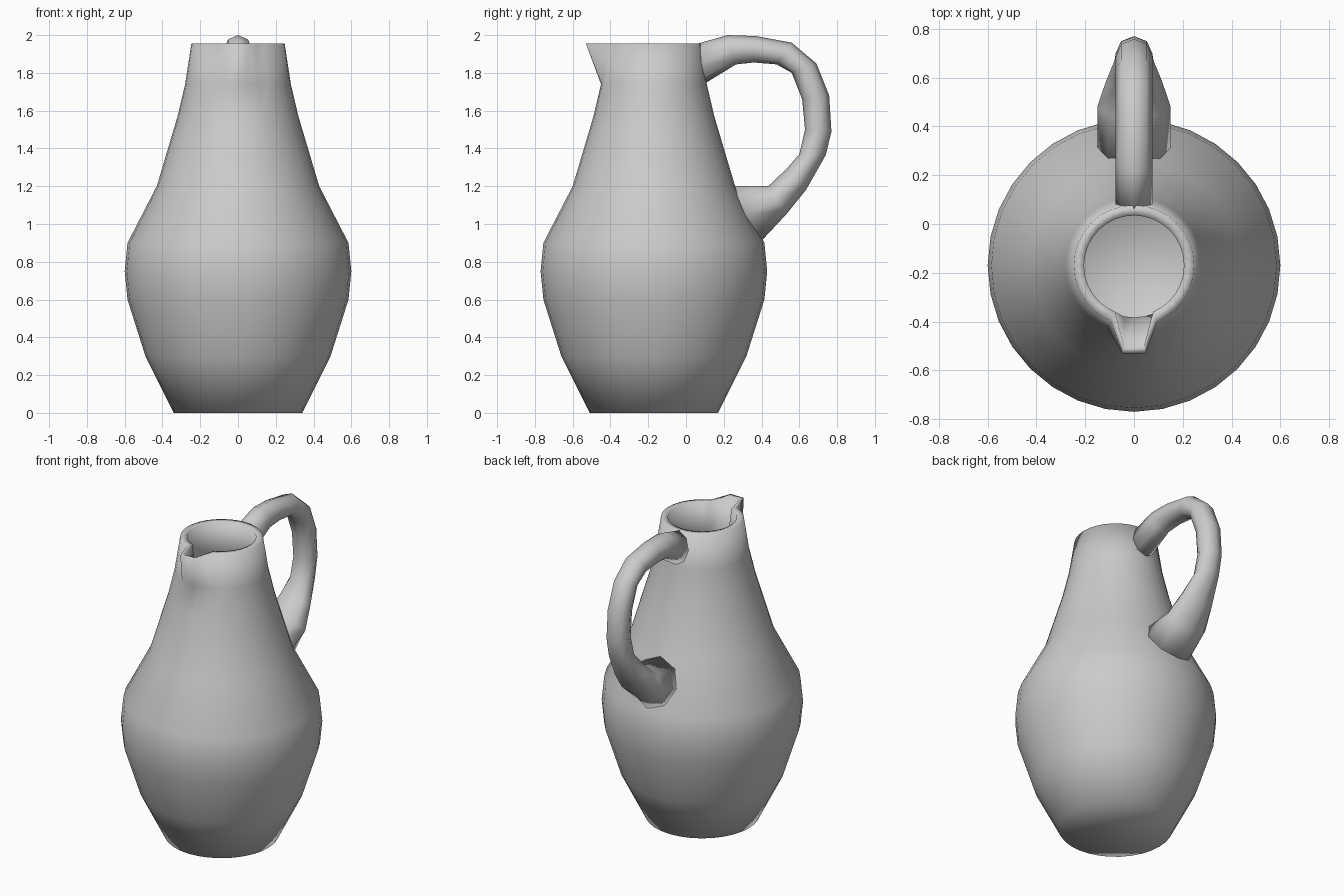
import bpy, bmesh
from math import sin, cos, pi
from mathutils import Vector

if "Cube" in bpy.data.objects:
    bpy.data.objects.remove(bpy.data.objects["Cube"])

SEG = 32        # sides of the jug body
AXIS_Y = -0.17  # body axis sits forward of the origin


def loft(name, rings):
    """Skin a list of equal-sized point rings and cap both ends."""
    bm = bmesh.new()
    loops = [[bm.verts.new(p) for p in ring] for ring in rings]
    n = len(loops[0])
    for a, b in zip(loops, loops[1:]):
        for i in range(n):
            j = (i + 1) % n
            bm.faces.new((a[i], a[j], b[j], b[i]))
    bm.faces.new(loops[0])
    bm.faces.new(loops[-1])
    bmesh.ops.recalc_face_normals(bm, faces=bm.faces)
    for f in bm.faces:
        f.smooth = True
    mesh = bpy.data.meshes.new(name)
    bm.to_mesh(mesh)
    bm.free()
    obj = bpy.data.objects.new(name, mesh)
    bpy.context.collection.objects.link(obj)
    return obj


def body_ring(r, z, lip_y=None):
    """Circle starting at the front; the front three points may be pulled to a lip."""
    ring = []
    for i in range(SEG):
        a = 2 * pi * i / SEG - pi / 2
        y = AXIS_Y + r * sin(a)
        if lip_y is not None and i in (0, 1, SEG - 1):
            y = lip_y
        ring.append((r * cos(a), y, z))
    return ring


# Jug body: outside wall up, over the rim with its pouring lip, inside wall down
outer = [(0.34, 0), (0.49, 0.30), (0.585, 0.60), (0.60, 0.75), (0.585, 0.90),
         (0.43, 1.20), (0.32, 1.57), (0.28, 1.74)]
inner = [(0.213, 1.77), (0.28, 1.57), (0.385, 1.20), (0.54, 0.90),
         (0.555, 0.75), (0.54, 0.60), (0.445, 0.30), (0.33, 0.05)]
loft("jug_body",
     [body_ring(r, z) for r, z in outer]
     + [body_ring(0.247, 1.955, -0.53), body_ring(0.205, 1.955, -0.505)]
     + [body_ring(r, z) for r, z in inner])

# Handle: each section is outer (y, z), inner (y, z), half width
sections = [
    ((0.055, 1.953), (0.085, 1.735), 0.075),
    ((0.22, 2.00), (0.265, 1.845), 0.075),
    ((0.37, 1.995), (0.36, 1.855), 0.075),
    ((0.56, 1.96), (0.48, 1.845), 0.075),
    ((0.69, 1.85), (0.56, 1.80), 0.075),
    ((0.758, 1.68), (0.615, 1.66), 0.075),
    ((0.77, 1.49), (0.63, 1.50), 0.075),
    ((0.74, 1.365), (0.60, 1.37), 0.08),
    ((0.635, 1.18), (0.535, 1.295), 0.115),
    ((0.53, 1.05), (0.435, 1.20), 0.15),
    ((0.38, 0.89), (0.235, 1.20), 0.15),
]


def handle_ring(out, inn, half):
    o, i = Vector((0, *out)), Vector((0, *inn))
    mid, arm = (o + i) / 2, (o - i) / 2
    return [mid + arm * cos(k * pi / 4) + Vector((half * sin(k * pi / 4), 0, 0))
            for k in range(8)]


loft("handle", [handle_ring(*s) for s in sections])
